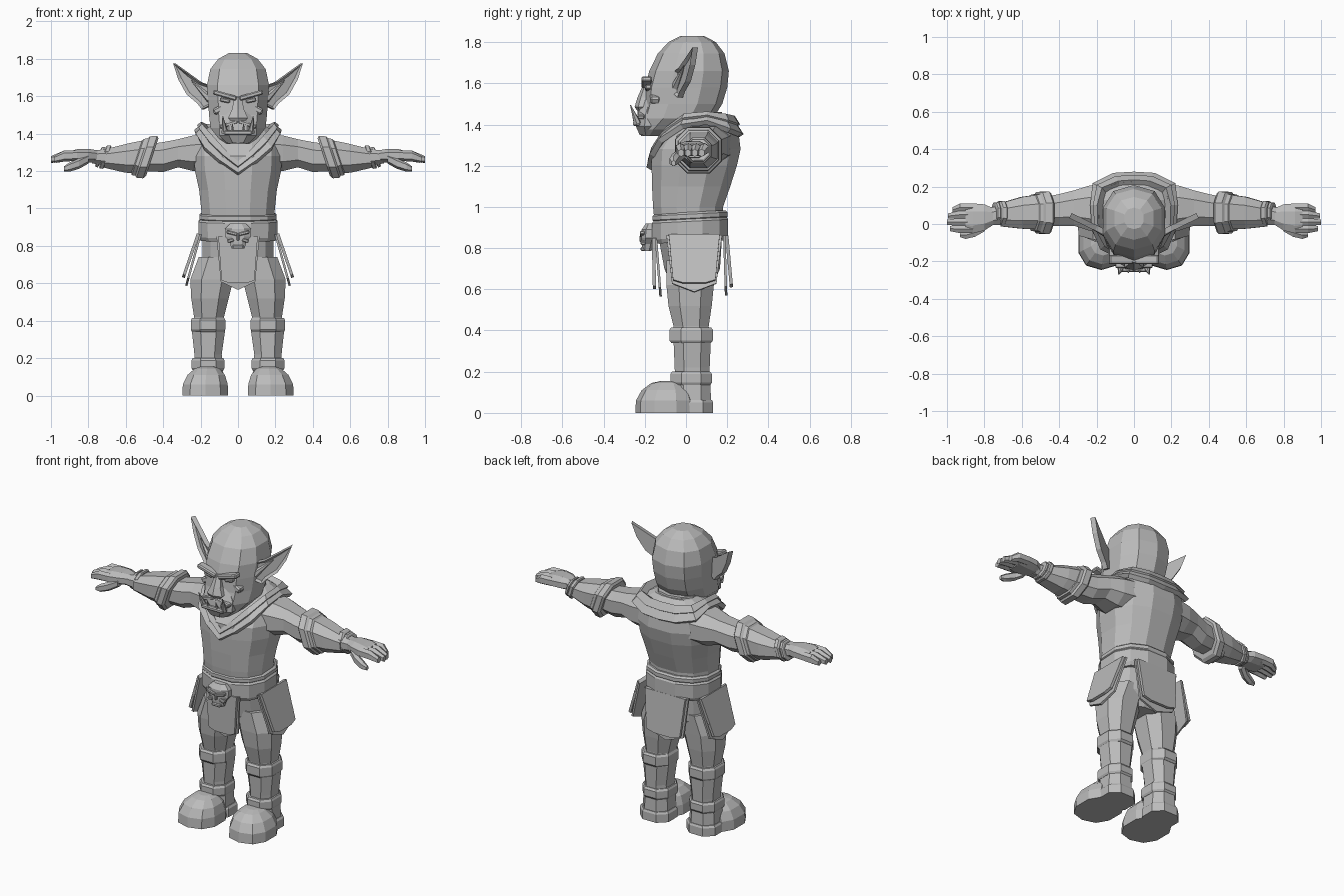
import bpy, bmesh, math
from mathutils import Matrix, Vector

default_cube = bpy.data.objects.get("Cube")
if default_cube:
    bpy.data.objects.remove(default_cube, do_unlink=True)

# One plain grey clay colour
clay = bpy.data.materials.new("plain_grey")
clay.use_nodes = True
grey = (0.5, 0.5, 0.5, 1)
clay.diffuse_color = grey
clay.node_tree.nodes["Principled BSDF"].inputs["Base Color"].default_value = grey


def finish(name, bm, mirror=False, thickness=0):
    bmesh.ops.recalc_face_normals(bm, faces=bm.faces)
    mesh = bpy.data.meshes.new(name)
    bm.to_mesh(mesh)
    bm.free()
    mesh.materials.append(clay)
    obj = bpy.data.objects.new(name, mesh)
    bpy.context.collection.objects.link(obj)
    if thickness:
        solid = obj.modifiers.new("thickness", 'SOLIDIFY')
        solid.thickness = thickness
        solid.offset = 0
    if mirror:
        obj.modifiers.new("mirror", 'MIRROR').use_clip = False
    return obj


def loft(name, rings, sides=10, axis='z', mirror=False, lean=0, power=0.85):
    """Rings are (position along axis, centre a, centre b, radius a, radius b)."""
    bm = bmesh.new()
    loops = []
    for t, a, b, ra, rb in rings:
        loop = []
        for i in range(sides):
            angle = math.tau * (i + 0.5) / sides
            c, s = math.cos(angle), math.sin(angle)
            fit = math.cos(math.pi / sides) ** power
            da = math.copysign(abs(c) ** power, c) * ra / fit
            db = math.copysign(abs(s) ** power, s) * rb / fit
            along = t + lean * db
            co = (along, a + da, b + db) if axis == 'x' else (a + da, b + db, along)
            loop.append(bm.verts.new(co))
        loops.append(loop)
    for low, high in zip(loops, loops[1:]):
        for i in range(sides):
            j = (i + 1) % sides
            bm.faces.new((low[i], low[j], high[j], high[i]))
    bm.faces.new(loops[0])
    bm.faces.new(loops[-1])
    return finish(name, bm, mirror)


def slab(name, outline, depth, matrix, mirror=False, dish=0):
    """Extrude an (x, z) outline toward -y; dish sinks an inset centre."""
    bm = bmesh.new()
    front = [bm.verts.new((x, -depth, z)) for x, z in outline]
    back = [bm.verts.new((x, 0, z)) for x, z in outline]
    face = bm.faces.new(front)
    bm.faces.new(back)
    for i in range(len(front)):
        j = (i + 1) % len(front)
        bm.faces.new((front[i], front[j], back[j], back[i]))
    if dish:
        bmesh.ops.recalc_face_normals(bm, faces=bm.faces)
        bmesh.ops.inset_region(bm, faces=[face], thickness=dish, depth=-dish)
    bm.transform(matrix)
    return finish(name, bm, mirror)


def box(name, centre, size, turn=0, mirror=False):
    bm = bmesh.new()
    place = Matrix.Translation(centre) @ Matrix.Rotation(turn, 4, 'Y')
    bmesh.ops.create_cube(bm, size=1, matrix=place @ Matrix.Diagonal((*size, 1)))
    bmesh.ops.bevel(bm, geom=bm.edges[:], offset=min(size) * 0.25, segments=1, affect='EDGES')
    return finish(name, bm, mirror)


def spike(name, base, tip, radius, mirror=True):
    base, tip = Vector(base), Vector(tip)
    bm = bmesh.new()
    turn = (tip - base).to_track_quat('Z', 'Y').to_matrix().to_4x4()
    bmesh.ops.create_cone(bm, cap_ends=True, segments=6, radius1=radius, radius2=radius * 0.1,
                          depth=(tip - base).length,
                          matrix=Matrix.Translation((base + tip) / 2) @ turn)
    return finish(name, bm, mirror)


# Torso and hips
loft("torso", [(.9, 0, .015, .19, .165), (1, 0, .01, .197, .17), (1.1, 0, .025, .208, .19),
               (1.2, 0, .04, .23, .207), (1.28, 0, .05, .235, .215), (1.36, 0, .075, .225, .18),
               (1.42, 0, .09, .18, .13), (1.45, 0, .1, .13, .08)], 12)
loft("hips", [(.62, 0, .03, .1, .1), (.7, 0, .03, .19, .135), (.86, 0, .02, .19, .155)], 12)

# Belt in two tiers
loft("belt", [(.83, 0, .02, .2, .175), (.85, 0, .02, .21, .185),
              (.93, 0, .02, .212, .185), (.945, 0, .02, .2, .175)], 12, lean=.05)
loft("belt_rim", [(.935, 0, .02, .197, .175), (.945, 0, .02, .207, .182),
                  (.965, 0, .02, .207, .182), (.975, 0, .02, .195, .172)], 12, lean=.05)

# Collar: band draped from the chest point over the shoulders to the back
outer = [(0, -.18, 1.185), (.1, -.165, 1.25), (.18, -.125, 1.32), (.22, -.02, 1.39),
         (.225, .1, 1.41), (.215, .21, 1.37), (.11, .262, 1.35), (0, .268, 1.345)]
inner = [(0, -.15, 1.24), (.07, -.13, 1.3), (.13, -.08, 1.37), (.18, 0, 1.435),
         (.18, .1, 1.445), (.16, .18, 1.435), (.08, .21, 1.43), (0, .215, 1.43)]


def drape(name, start, end, thickness):
    bm = bmesh.new()
    rows = []
    for far, near in zip(outer, inner):
        far, near = Vector(far), Vector(near)
        rows.append([bm.verts.new(far.lerp(near, f)) for f in (start, end)])
    for one, two in zip(rows, rows[1:]):
        bm.faces.new((one[0], two[0], two[1], one[1]))
    mirrored = bmesh.ops.duplicate(bm, geom=bm.verts[:] + bm.edges[:] + bm.faces[:])["geom"]
    for v in mirrored:
        if isinstance(v, bmesh.types.BMVert):
            v.co.x *= -1
    bmesh.ops.remove_doubles(bm, verts=bm.verts, dist=0.0001)
    finish(name, bm, thickness=thickness)


drape("collar", 0, 1, .028)
drape("collar_trim", .5, 1, .05)

# Skirt: pointed cloth with overlapping plates on each side
def skirt_panel(name, centre, spin, tilt, wide, drop, mirror=False):
    place = (Matrix.Translation(centre) @ Matrix.Rotation(spin, 4, 'Z')
             @ Matrix.Rotation(tilt, 4, 'X'))
    low = wide * 0.8
    slab(name + "_cloth", [(-wide, 0), (wide, 0), (low, -drop * .85), (0, -drop),
                           (-low, -drop * .85)], .012, place, mirror)
    count = 3
    for i in range(count):
        top, bottom = -drop * .27 * i, -drop * (.27 * (i + 1) + .06)
        w = wide * (.92 - .05 * i)
        lift = place @ Matrix.Translation((0, -.01, 0)) @ Matrix.Rotation(-.06, 4, 'X')
        slab(f"{name}_plate_{i + 1}", [(-w, top), (w, top), (w * .93, bottom + .015),
             (w * .5, bottom), (-w * .5, bottom), (-w * .93, bottom + .015)],
             .016, lift, mirror)


quarter = math.pi / 2
skirt_panel("front_skirt", (0, -.14, .85), 0, .08, .115, .285)
skirt_panel("back_skirt", (0, .18, .86), math.pi, -.03, .15, .29)
skirt_panel("side_skirt", (.195, .04, .86), quarter, -.27, .135, .285, True)

# Skull buckle
loft("buckle_skull", [(.785, 0, -.19, .035, .022), (.82, 0, -.185, .045, .03),
                      (.85, 0, -.18, .07, .035), (.89, 0, -.175, .07, .04),
                      (.92, 0, -.17, .04, .025)], 8)
box("buckle_brow", (.032, -.212, .868), (.06, .025, .018), -.25, True)
box("buckle_cheek", (.04, -.208, .828), (.035, .025, .018), .3, True)
box("buckle_teeth", (0, -.21, .795), (.06, .02, .02))
box("buckle_nose", (0, -.215, .845), (.016, .02, .035))

# Legs, leg bands and boots
loft("leg", [(.1, .155, .03, .075, .08), (.22, .16, .03, .073, .085),
             (.34, .158, .03, .088, .09), (.42, .155, .025, .08, .085),
             (.52, .15, .02, .1, .105), (.62, .14, .02, .115, .115),
             (.74, .11, .025, .1, .12)], 8, mirror=True)
for label, low, high, wide in (("knee_band", .34, .415, .092), ("ankle_band", .135, .2, .088)):
    loft(label, [(low, .16, .025, wide * .93, wide * 1.05),
                 (low + .012, .16, .025, wide, wide * 1.15),
                 (high - .012, .16, .025, wide, wide * 1.15),
                 (high, .16, .025, wide * .93, wide * 1.05)], 8, mirror=True)
loft("boot_toe", [(0, .175, -.1, .122, .14), (.06, .175, -.1, .12, .137),
                  (.11, .17, -.095, .1, .115), (.145, .165, -.09, .065, .075),
                  (.155, .165, -.08, .035, .04)], 10, mirror=True)
loft("boot_heel", [(0, .16, .03, .09, .095), (.14, .16, .03, .08, .088)], 8, mirror=True)
loft("boot_sole", [(0, .16, .04, .098, .092), (.05, .16, .04, .098, .092),
                   (.062, .16, .04, .09, .086)], 8, mirror=True)

# Arms, guards and hands
loft("arm", [(.14, .08, 1.3, .14, .1), (.24, .085, 1.295, .12, .095),
             (.32, .085, 1.295, .095, .075), (.4, .075, 1.275, .085, .08),
             (.5, .065, 1.27, .075, .07), (.78, .04, 1.275, .045, .034)],
     8, 'x', True)
loft("forearm_guard", [(.49, .065, 1.275, .095, .095), (.6, .06, 1.27, .085, .077),
                       (.71, .05, 1.268, .063, .05)], 8, 'x', True, -.12)
for label, x, wide, size in (("elbow_guard", .488, .06, .114), ("elbow_rim", .525, .035, .1),
                             ("wrist_band", .71, .03, .063), ("wrist_rim", .738, .02, .055)):
    half = wide / 2
    loft(label, [(x - half, .06, 1.275, size * .9, size * .88),
                 (x - half * .6, .06, 1.275, size, size),
                 (x + half * .6, .06, 1.275, size * .97, size * .97),
                 (x + half, .06, 1.275, size * .86, size * .86)], 8, 'x', True, -.33)
loft("palm", [(.75, .04, 1.278, .043, .033), (.8, .035, 1.283, .07, .036),
              (.86, .03, 1.283, .08, .034), (.9, .03, 1.28, .075, .026)], 8, 'x', True)
for i in range(4):
    y = -.028 + .039 * i
    tip = (.985, 1, .995, .97)[i]
    loft(f"finger_{i + 1}", [(.86, y, 1.283, .021, .025), (.93, y, 1.28, .021, .026),
                             (tip, y * .85, 1.262, .014, .016)], 6, 'x', True)
loft("thumb", [(.8, -.015, 1.265, .025, .022), (.85, -.045, 1.24, .023, .025),
               (.9, -.06, 1.222, .02, .022), (.93, -.06, 1.212, .01, .012)], 6, 'x', True)

# Head
loft("head", [(1.345, 0, -.155, .06, .06), (1.375, 0, -.12, .105, .1),
              (1.43, 0, -.045, .147, .17), (1.5, 0, -.015, .155, .183),
              (1.58, 0, 0, .16, .192), (1.66, 0, .015, .166, .185),
              (1.745, 0, .025, .148, .155), (1.8, 0, .03, .105, .11),
              (1.83, 0, .03, .05, .055)], 10)
loft("neck", [(1.3, 0, .08, .13, .12), (1.46, 0, .06, .12, .11)], 10)
loft("muzzle", [(1.35, 0, -.17, .06, .055), (1.39, 0, -.165, .1, .078),
                (1.45, 0, -.16, .1, .075), (1.52, 0, -.15, .06, .055)], 8)
loft("nose", [(1.465, 0, -.215, .035, .018), (1.485, 0, -.21, .052, .035),
              (1.53, 0, -.2, .032, .032), (1.6, 0, -.185, .018, .018)], 6)
box("brow", (.07, -.19, 1.605), (.13, .05, .026), -.28, True)
box("eye", (.07, -.183, 1.578), (.055, .03, .022), -.2, True)
box("cheek", (.1, -.15, 1.53), (.07, .05, .035), .5, True)
box("upper_lip", (.05, -.218, 1.45), (.1, .035, .022), .3, True)
box("lower_lip", (0, -.24, 1.405), (.15, .035, .025))
spike("tusk", (.07, -.235, 1.405), (.082, -.27, 1.495), .018)
spike("tooth", (.03, -.245, 1.41), (.03, -.262, 1.455), .01)

# Ears: dished leaf shapes swept out and back
sweep = Matrix.Translation((.14, -.035, 0)) @ Matrix.Rotation(.45, 4, 'Z')
slab("ear", [(0, 1.655), (.06, 1.675), (.13, 1.72), (.215, 1.775), (.185, 1.69),
             (.135, 1.61), (.07, 1.56), (.045, 1.53), (0, 1.55)], .03, sweep, True, .014)
spike("ear_ridge", (.15, -.05, 1.585), (.25, -.01, 1.685), .022)
